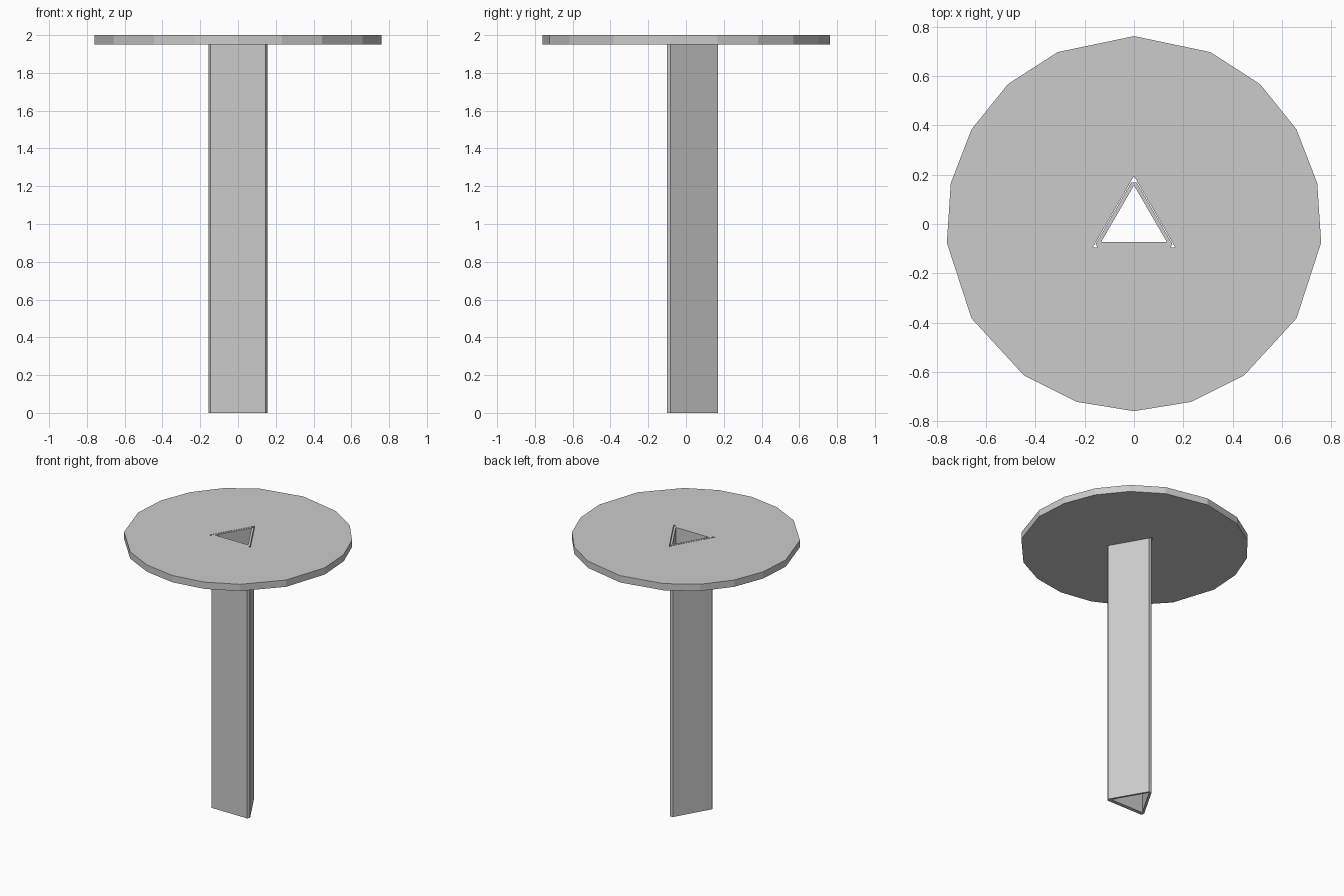
import bpy
import bmesh

if "Cube" in bpy.data.objects:
    bpy.data.objects.remove(bpy.data.objects["Cube"])


def mirrored(half):
    """Close a right-hand half outline (top to bottom) across x = 0."""
    return half + [(-x, y) for x, y in reversed(half) if x > 1e-6]


def holed_prism(name, outer, inner, z0, z1):
    """Upright prism with a straight hole through it."""
    bm = bmesh.new()
    edges = []
    for loop in (outer, inner):
        vs = [bm.verts.new((x, y, z0)) for x, y in loop]
        edges += [bm.edges.new((vs[i], vs[(i + 1) % len(vs)])) for i in range(len(vs))]
    bmesh.ops.triangle_fill(bm, edges=edges, use_beauty=True, normal=(0, 0, 1))
    ext = bmesh.ops.extrude_face_region(bm, geom=bm.faces[:], use_keep_orig=True)
    top = [g for g in ext["geom"] if isinstance(g, bmesh.types.BMVert)]
    bmesh.ops.translate(bm, verts=top, vec=(0, 0, z1 - z0))
    bmesh.ops.recalc_face_normals(bm, faces=bm.faces[:])
    mesh = bpy.data.meshes.new(name)
    bm.to_mesh(mesh)
    bm.free()
    obj = bpy.data.objects.new(name, mesh)
    bpy.context.collection.objects.link(obj)
    return obj


# Slightly irregular faceted disc with a sharp triangular socket
rim = mirrored([(0, 0.763), (0.31, 0.698), (0.512, 0.568), (0.66, 0.384),
                (0.744, 0.166), (0.76, -0.076), (0.66, -0.383),
                (0.446, -0.616), (0.234, -0.722), (0, -0.76)])
socket = mirrored([(0, 0.195), (0.168, -0.096)])
holed_prism("table_top", rim, socket, 1.95, 2.0)

# Hollow triangular post with chamfered corners, running through the socket
post_outline = mirrored([(0.011, 0.169), (0.156, -0.082), (0.145, -0.101)])
post_bore = mirrored([(0, 0.157), (0.134, -0.074)])
holed_prism("post", post_outline, post_bore, 0.0, 2.0)
